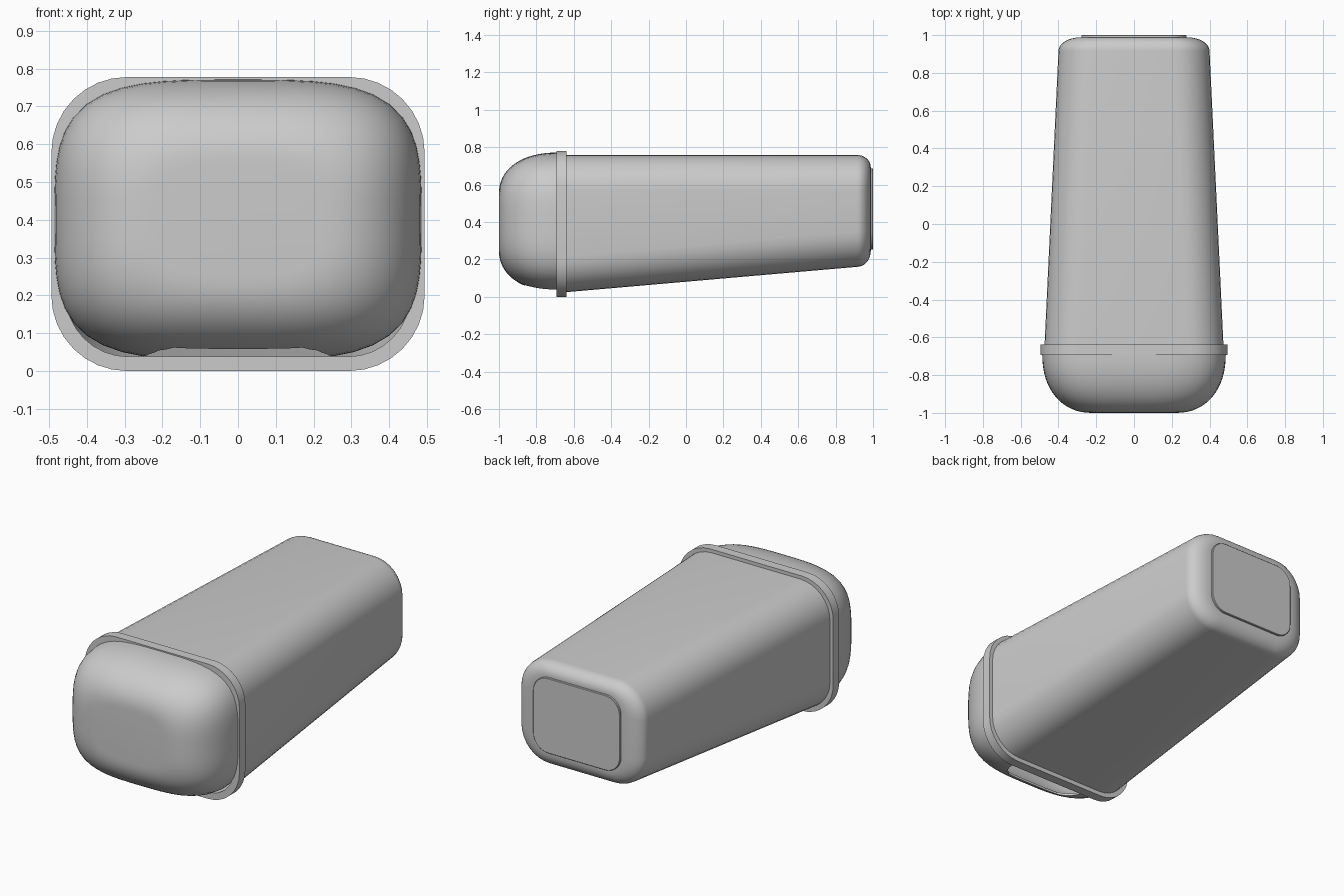
import bpy, bmesh, math

if "Cube" in bpy.data.objects:
    bpy.data.objects.remove(bpy.data.objects["Cube"])


def rounded_rect(y, hw, z0, z1, r, seg=8):
    """Rounded rectangle ring in the xz plane, anticlockwise seen from the front."""
    pts = []
    corners = [(hw - r, z1 - r, 0), (r - hw, z1 - r, 90),
               (r - hw, z0 + r, 180), (hw - r, z0 + r, 270)]
    for cx, cz, start in corners:
        for i in range(seg + 1):
            a = math.radians(start + 90 * i / seg)
            pts.append((cx + r * math.cos(a), y, cz + r * math.sin(a)))
    return pts


def superellipse(y, a, b, zc, n, count=64):
    pts = []
    for i in range(count):
        t = 2 * math.pi * i / count
        c, s = math.cos(t), math.sin(t)
        k = (abs(c) ** n + abs(s) ** n) ** (-1 / n)
        pts.append((a * k * c, y, zc + b * k * s))
    return pts


def add_object(name, bm):
    mesh = bpy.data.meshes.new(name)
    bm.to_mesh(mesh)
    bm.free()
    ob = bpy.data.objects.new(name, mesh)
    bpy.context.collection.objects.link(ob)
    return ob


def loft(name, rings, cap_start=False, cap_end=False, closed=False):
    bm = bmesh.new()
    vs = [[bm.verts.new(p) for p in ring] for ring in rings]
    pairs = list(zip(vs, vs[1:]))
    if closed:
        pairs.append((vs[-1], vs[0]))
    n = len(vs[0])
    for a, b in pairs:
        for i in range(n):
            j = (i + 1) % n
            bm.faces.new((a[i], b[i], b[j], a[j]))
    if cap_start:
        bm.faces.new(vs[0])
    if cap_end:
        bm.faces.new(vs[-1][::-1])
    return add_object(name, bm)


def activate(ob):
    bpy.ops.object.select_all(action='DESELECT')
    ob.select_set(True)
    bpy.context.view_layer.objects.active = ob


def smooth(ob, angle=35):
    activate(ob)
    bpy.ops.object.shade_smooth_by_angle(angle=math.radians(angle))


def thicken(ob, t):
    activate(ob)
    m = ob.modifiers.new("wall", 'SOLIDIFY')
    m.thickness, m.offset = t, -1
    bpy.ops.object.modifier_apply(modifier=m.name)


# Tapered bin body with a rounded closed end
rings = [rounded_rect(-0.67, 0.475, 0.022, 0.758, 0.19),
         rounded_rect(0.915, 0.40, 0.16, 0.758, 0.19)]
for i in range(1, 9):
    a = math.pi / 2 * i / 8
    f = 1 - math.cos(a)
    rings.append(rounded_rect(0.915 + 0.073 * math.sin(a), 0.40 - 0.115 * f,
                              0.16 + 0.085 * f, 0.758 - 0.065 * f, 0.19 - 0.09 * f))
body = loft("bin_body", rings, cap_end=True)
thicken(body, 0.012)
smooth(body)

# Raised base panel
panel = loft("base_panel", [rounded_rect(0.98, 0.278, 0.252, 0.686, 0.095),
                            rounded_rect(0.997, 0.278, 0.252, 0.686, 0.095),
                            rounded_rect(1.0, 0.275, 0.255, 0.683, 0.092)], cap_end=True)
smooth(panel)

# Rim band around the mouth
rim = loft("rim", [rounded_rect(-0.693, 0.494, 0.0, 0.778, 0.2),
                   rounded_rect(-0.638, 0.494, 0.0, 0.778, 0.2),
                   rounded_rect(-0.638, 0.456, 0.038, 0.74, 0.165),
                   rounded_rect(-0.693, 0.456, 0.038, 0.74, 0.165)], closed=True)
smooth(rim)

# Domed lid
rings = []
for i in range(17):
    a = math.pi / 2 * i / 16
    u = math.cos(a) ** (2 / 2.2)
    f = 1 - max(0.0, 1 - u ** 2.2) ** (1 / 2.2)
    rings.append(superellipse(-0.688 - 0.312 * u, 0.486 - 0.265 * f,
                              0.371 - 0.22 * f, 0.4, 3.6 - 0.4 * f))
lid = loft("lid", rings, cap_start=True)
thicken(lid, 0.012)

# Finger notch cut from the underside of the lid
half = [(0.25, -0.6), (0.25, -0.71), (0.235, -0.78), (0.21, -0.83), (0.17, -0.86)]
outline = half + [(-x, y) for x, y in reversed(half)]
bm = bmesh.new()
face = bm.faces.new([bm.verts.new((x, y, -0.1)) for x, y in outline])
ext = bmesh.ops.extrude_face_region(bm, geom=[face])
for v in ext["geom"]:
    if isinstance(v, bmesh.types.BMVert):
        v.co.z = 0.2
bmesh.ops.recalc_face_normals(bm, faces=bm.faces)
cutter = add_object("notch_cutter", bm)
cutter.hide_render = True
activate(lid)
m = lid.modifiers.new("notch", 'BOOLEAN')
m.operation, m.solver, m.object = 'DIFFERENCE', 'EXACT', cutter
bpy.ops.object.modifier_apply(modifier=m.name)
bpy.data.objects.remove(cutter)
smooth(lid)
